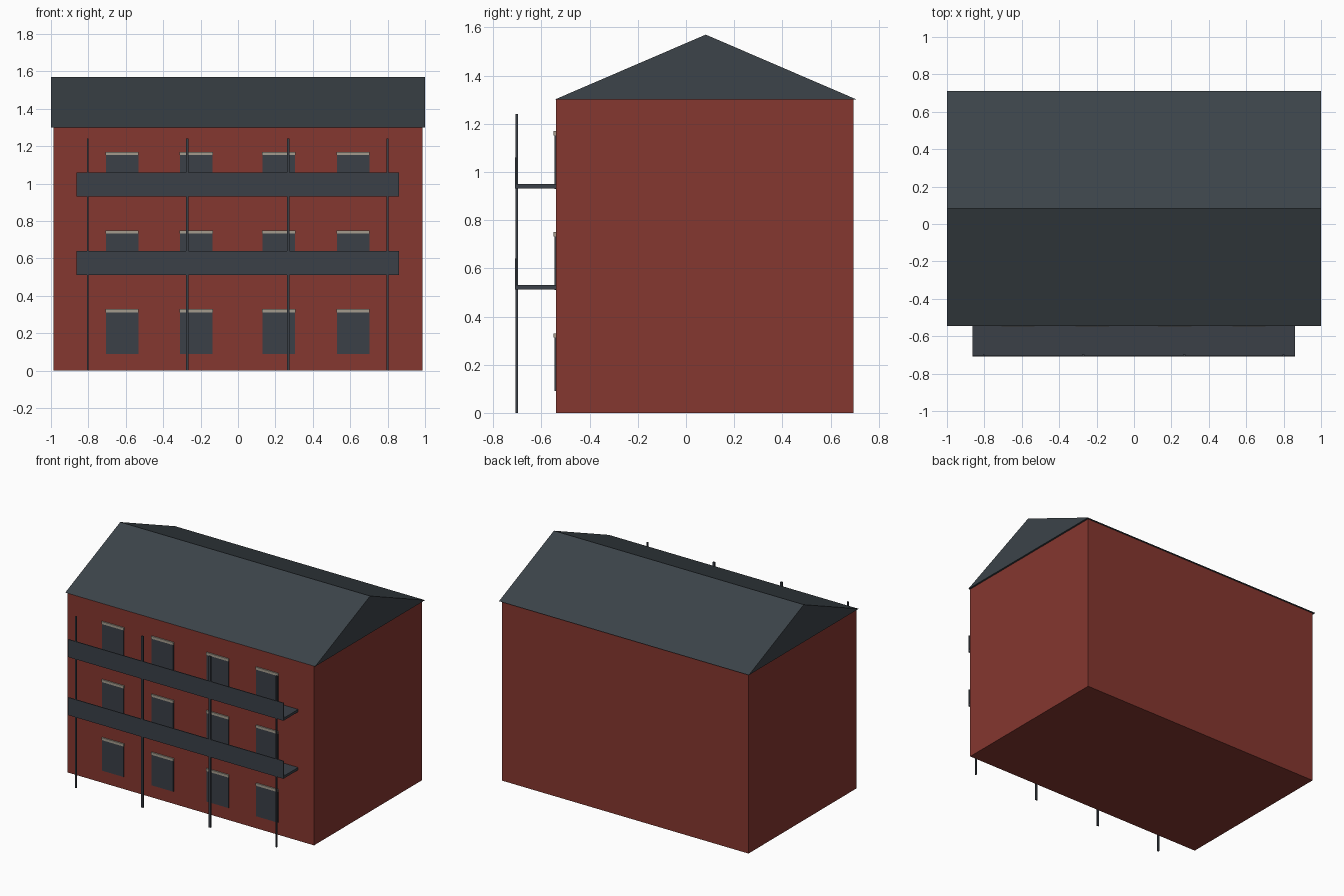
import bpy
import bmesh

old = bpy.data.objects.get("Cube")
if old:
    bpy.data.objects.remove(old, do_unlink=True)


def material(name, colour):
    m = bpy.data.materials.new(name)
    m.use_nodes = True
    m.diffuse_color = (*colour, 1)
    m.node_tree.nodes["Principled BSDF"].inputs["Base Color"].default_value = (*colour, 1)
    return m


brick = material("red_brick", (0.235, 0.038, 0.029))
slate = material("roof_slate", (0.045, 0.057, 0.067))
metal = material("dark_metal", (0.043, 0.051, 0.064))
glass = material("window_dark", (0.043, 0.050, 0.063))
stone = material("lintel_stone", (0.37, 0.33, 0.27))


def finish(name, bm, mat):
    bmesh.ops.recalc_face_normals(bm, faces=bm.faces)
    mesh = bpy.data.meshes.new(name)
    bm.to_mesh(mesh)
    bm.free()
    mesh.materials.append(mat)
    obj = bpy.data.objects.new(name, mesh)
    bpy.context.collection.objects.link(obj)
    return obj


def box(name, xs, ys, zs, mat):
    bm = bmesh.new()
    bmesh.ops.create_cube(bm, size=1)
    for v in bm.verts:
        v.co = [r[0] if c < 0 else r[1] for c, r in zip(v.co, (xs, ys, zs))]
    return finish(name, bm, mat)


# Brick body
WALL = -0.54
box("walls", (-0.987, 0.987), (WALL, 0.695), (0, 1.3), brick)

# Gabled roof: triangular profile extruded along the ridge
bm = bmesh.new()
profile = [(-0.546, 1.3), (0.71, 1.3), (0.082, 1.57)]
face = bm.faces.new([bm.verts.new((-1, y, z)) for y, z in profile])
ext = bmesh.ops.extrude_face_region(bm, geom=[face], use_keep_orig=True)
for v in ext["geom"]:
    if isinstance(v, bmesh.types.BMVert):
        v.co.x = 1
finish("roof", bm, slate)

# Windows with stone lintels, four on each of three storeys
for floor, sill in enumerate((0.09, 0.51, 0.93)):
    for col, x in enumerate((-0.62, -0.223, 0.218, 0.615)):
        tag = f"{floor + 1}_{col + 1}"
        box("window_" + tag, (x - 0.087, x + 0.087), (WALL - 0.006, WALL + 0.003),
            (sill, sill + 0.225), glass)
        box("lintel_" + tag, (x - 0.089, x + 0.089), (WALL - 0.009, WALL + 0.003),
            (sill + 0.222, sill + 0.24), stone)

# Balconies: floor slab and solid front panel
for n, z in enumerate((0.512, 0.932)):
    box(f"balcony_floor_{n + 1}", (-0.863, 0.86), (-0.704, WALL + 0.003), (z, z + 0.018), metal)
    box(f"balcony_panel_{n + 1}", (-0.863, 0.86), (-0.709, -0.703), (z, z + 0.128), metal)

# Slim posts carrying the balconies
for n, (x, half) in enumerate(((-0.803, 0.005), (-0.272, 0.007), (0.268, 0.007), (0.8, 0.005))):
    box(f"balcony_post_{n + 1}", (x - half, x + half), (-0.708, -0.698), (0, 1.24), metal)
